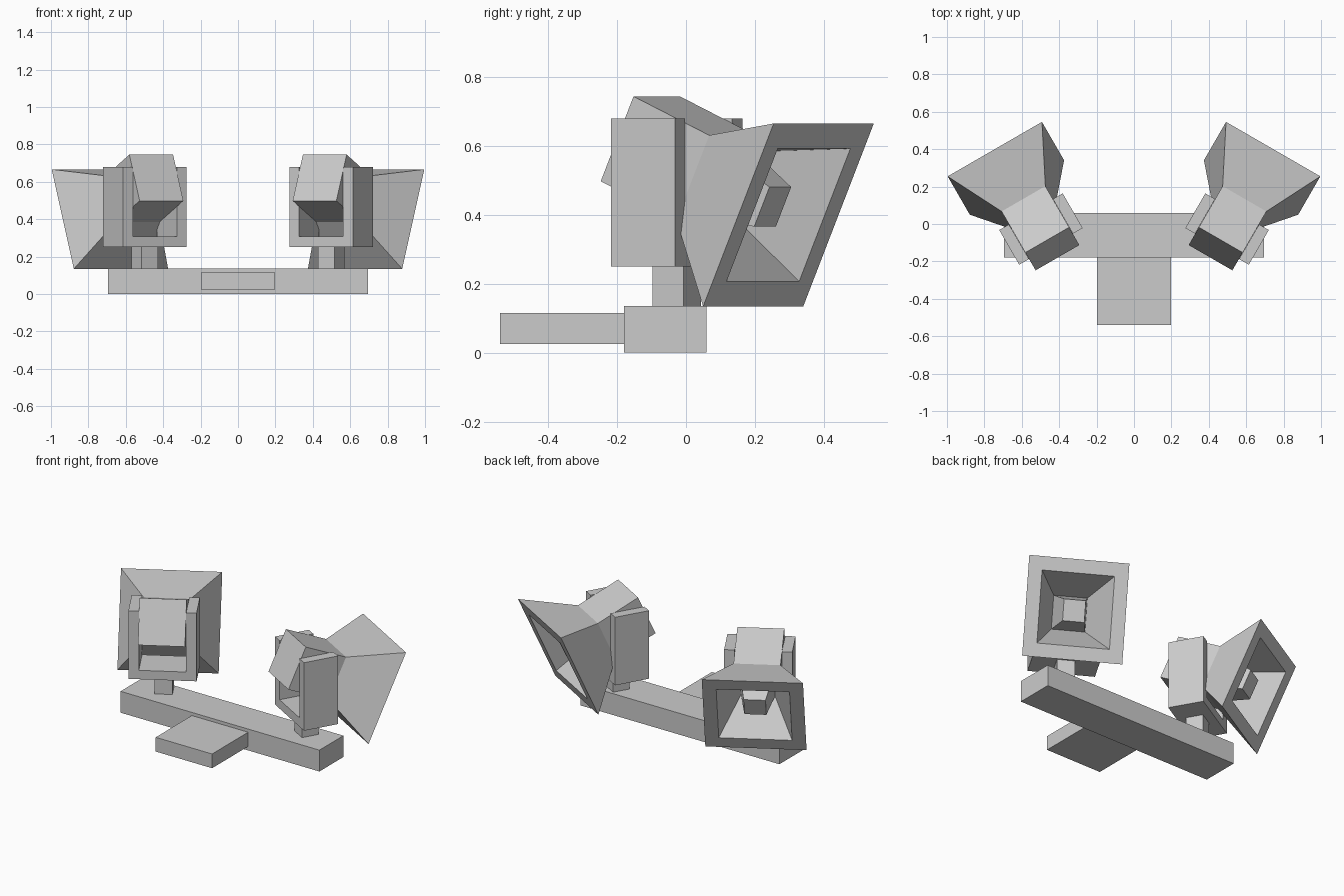
import bpy, bmesh, math
from mathutils import Matrix, Vector

if "Cube" in bpy.data.objects:
    bpy.data.objects.remove(bpy.data.objects["Cube"])

# Frame of the right-hand lamp: swivelled outwards, then tilted down
SWIVEL = Matrix.Translation((0.4975, -0.027, 0)) @ Matrix.Rotation(math.radians(-30), 4, 'Z')
TILT = SWIVEL @ Matrix.Translation((0, -0.122, 0.6215)) @ Matrix.Rotation(math.radians(-24), 4, 'X')


def finish(name, bm, frame=None, mirror=False):
    if frame:
        bm.transform(frame)
    bmesh.ops.recalc_face_normals(bm, faces=bm.faces)
    mesh = bpy.data.meshes.new(name)
    bm.to_mesh(mesh)
    bm.free()
    ob = bpy.data.objects.new(name, mesh)
    bpy.context.collection.objects.link(ob)
    if mirror:
        mod = ob.modifiers.new("Mirror", 'MIRROR')
        mod.use_axis = (True, False, False)
        mod.use_mirror_merge = False
    return ob


def box(name, lo, hi, frame=None, mirror=False):
    lo, hi = Vector(lo), Vector(hi)
    bm = bmesh.new()
    bmesh.ops.create_cube(bm, size=1)
    bm.transform(Matrix.Translation((lo + hi) / 2) @ Matrix.Diagonal((*(hi - lo), 1)))
    return finish(name, bm, frame, mirror)


# Base bar and mounting plate
box("base_bar", (-0.695, -0.18, 0), (0.695, 0.06, 0.135))
box("mounting_plate", (-0.197, -0.54, 0.025), (0.197, -0.18, 0.115))

# Swivel posts
box("post", (-0.052, -0.052, 0.135), (0.052, 0.052, 0.25), SWIVEL, True)

# U-shaped brackets: front profile extruded in depth
profile = [(-0.196, 0.25), (0.196, 0.25), (0.196, 0.68), (0.136, 0.68),
           (0.136, 0.306), (-0.136, 0.306), (-0.136, 0.68), (-0.196, 0.68)]
bm = bmesh.new()
face = bm.faces.new([bm.verts.new((x, -0.107, z)) for x, z in profile])
ext = bmesh.ops.extrude_face_region(bm, geom=[face])
bmesh.ops.translate(bm, vec=(0, 0.214, 0),
                    verts=[g for g in ext["geom"] if isinstance(g, bmesh.types.BMVert)])
finish("bracket", bm, SWIVEL, True)

# Lamp housing: square rings (half width, distance forward) from the back,
# out along the flare, over the rim, down the funnel and up the inner block
rings = [(0.135, 0), (0.135, 0.278), (0.291, 0.544), (0.211, 0.544), (0.098, 0.311), (0.063, 0.486)]
bm = bmesh.new()
loops = [[bm.verts.new((sx * h, d, sz * h)) for sx, sz in ((-1, -1), (1, -1), (1, 1), (-1, 1))]
         for h, d in rings]
for a, b in zip(loops, loops[1:]):
    for i in range(4):
        j = (i + 1) % 4
        bm.faces.new((a[i], a[j], b[j], b[i]))
bm.faces.new(loops[0])
bm.faces.new(loops[-1])
finish("lamp_housing", bm, TILT, True)
